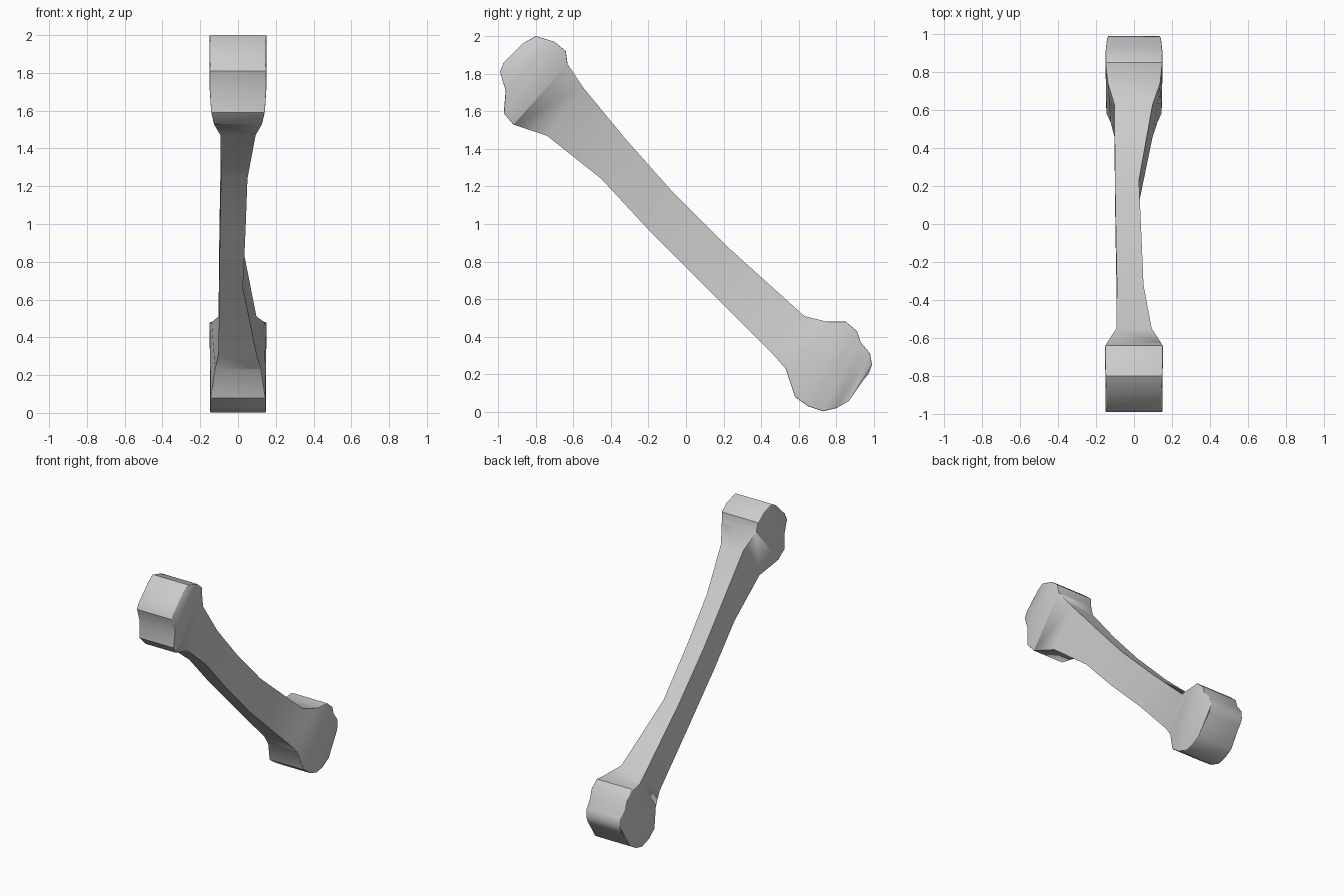
import bpy, bmesh

if "Cube" in bpy.data.objects:
    bpy.data.objects.remove(bpy.data.objects["Cube"])

# Stations along the bone: (upper y, z, half-width), (lower y, z, half-width)
top_head = [
    ((-.87, 1.96, .145), (-.97, 1.86, .145)),
    ((-.80, 2.00, .150), (-.99, 1.81, .150)),
    ((-.70, 1.97, .152), (-.96, 1.71, .150)),
    ((-.64, 1.92, .152), (-.97, 1.59, .142)),
    ((-.63, 1.85, .145), (-.92, 1.53, .128)),
]
bottom_head = [
    ((.75, .48, .140), (.53, .23, .122)),
    ((.85, .48, .150), (.58, .08, .145)),
    ((.91, .43, .150), (.65, .03, .148)),
    ((.93, .37, .148), (.73, .003, .148)),
    ((.98, .31, .142), (.80, .02, .148)),
    ((.99, .25, .138), (.87, .06, .146)),
    ((.97, .20, .138), (.91, .13, .140)),
]
# Shaft: (upper y, z), (lower y, z), left x, right x
shaft = [
    ((-.55, 1.73), (-.74, 1.47), -.093, .093),
    ((-.32, 1.45), (-.45, 1.24), -.090, .050),
    ((-.08, 1.18), (-.20, .97), -.095, .040),
    ((.23, .87), (.11, .66), -.100, .026),
    ((.63, .51), (.46, .31), -.103, .098),
]

bm = bmesh.new()


def head_ring(up, lo):
    return [bm.verts.new(p) for p in ((-up[2], up[0], up[1]), (up[2], up[0], up[1]),
                                      (lo[2], lo[0], lo[1]), (-lo[2], lo[0], lo[1]))]


def shaft_ring(up, lo, left, right):
    return [bm.verts.new(p) for p in ((left, *up), (right, *up), (right, *lo), (left, *lo))]


# Loft one continuous bone through all the rings
head_a = [head_ring(*s) for s in top_head]
middle = [shaft_ring(*s) for s in shaft]
head_b = [head_ring(*s) for s in bottom_head]
rings = head_a + middle + head_b
for a, b in zip(rings, rings[1:]):
    for i in range(4):
        j = (i + 1) % 4
        bm.faces.new((a[i], a[j], b[j], b[i]))
bm.faces.new(rings[0])
bm.faces.new(rings[-1])
bmesh.ops.recalc_face_normals(bm, faces=bm.faces)

# Mark the knuckle rims for rounding, the shaft stays crisp
weight = bm.edges.layers.float.new("bevel_weight_edge")
for head in (head_a, head_b):
    for a, b in zip(head, head[1:]):
        for i in range(4):
            bm.edges.get((a[i], b[i]))[weight] = 1.0
for ring in (rings[0], rings[-1]):
    for i, j in ((1, 2), (3, 0)):
        bm.edges.get((ring[i], ring[j]))[weight] = 1.0

mesh = bpy.data.meshes.new("bone")
bm.to_mesh(mesh)
bm.free()
bone = bpy.data.objects.new("bone", mesh)
bpy.context.collection.objects.link(bone)

bevel = bone.modifiers.new("rounded_rims", "BEVEL")
bevel.limit_method = "WEIGHT"
bevel.width = .028
bevel.segments = 3

bpy.context.view_layer.objects.active = bone
bone.select_set(True)
bpy.ops.object.modifier_apply(modifier=bevel.name)
bpy.ops.object.shade_smooth_by_angle(angle=.6)
